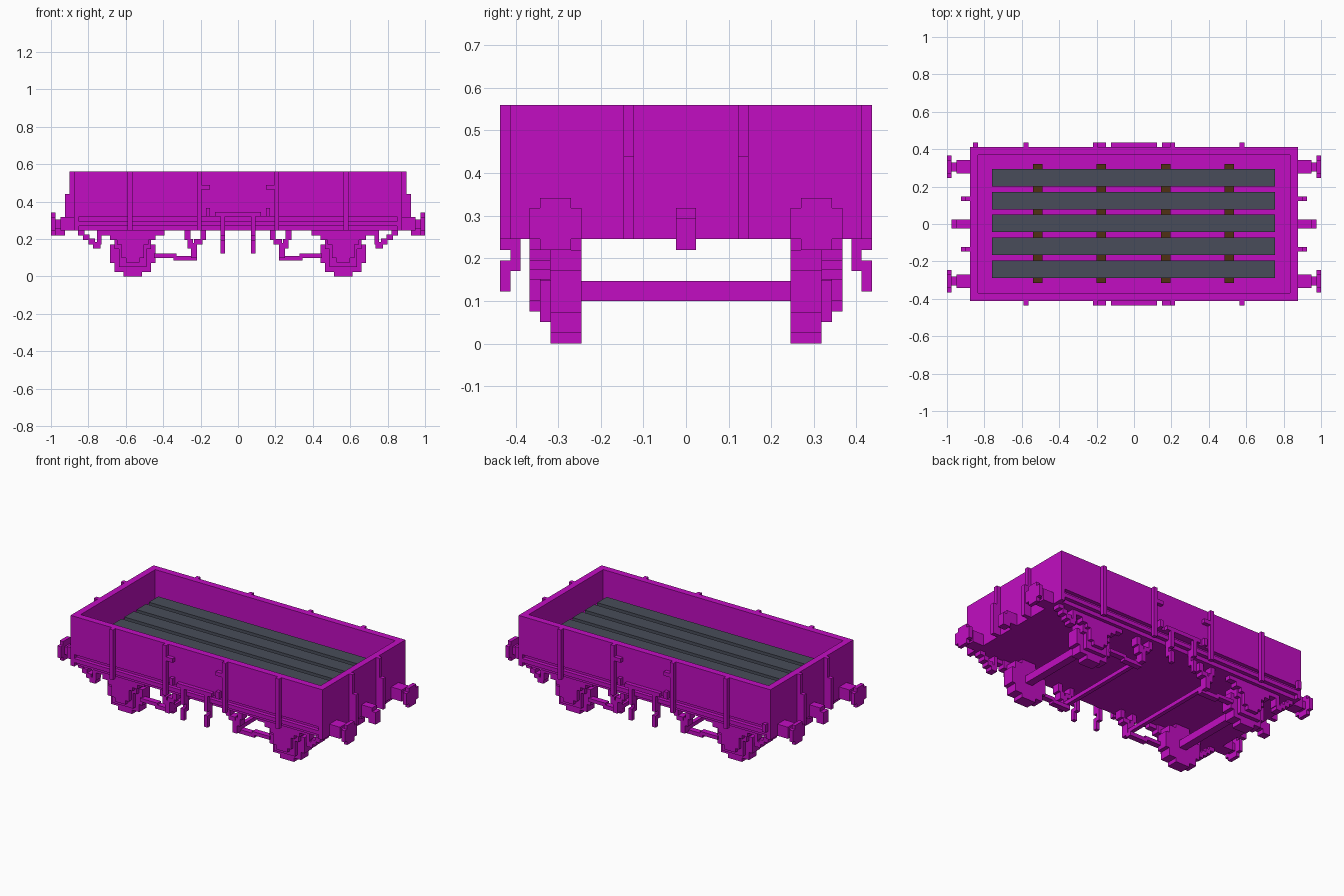
import bpy
import bmesh
from mathutils import Matrix, Vector

cube = bpy.data.objects.get("Cube")
if cube:
    bpy.data.objects.remove(cube, do_unlink=True)


def material(name, color):
    m = bpy.data.materials.new(name)
    m.use_nodes = True
    m.diffuse_color = (*color, 1)
    for n in m.node_tree.nodes:
        if n.type == 'BSDF_PRINCIPLED':
            n.inputs["Base Color"].default_value = (*color, 1)
    return m


MAGENTA = material("magenta paint", (0.54, 0.004, 0.54))
GREY = material("slate grey", (0.065, 0.073, 0.1))
BROWN = material("dark brown", (0.08, 0.03, 0.007))


def blocks(name, boxes, mat=MAGENTA, mirror_x=False, mirror_y=False):
    """One object from axis-aligned boxes given as x, y and z ranges."""
    signs = [(sx, sy) for sx in ((1, -1) if mirror_x else (1,))
             for sy in ((1, -1) if mirror_y else (1,))]
    bm = bmesh.new()
    for xr, yr, zr in boxes:
        for sx, sy in signs:
            mid = Vector((sx * sum(xr) / 2, sy * sum(yr) / 2, sum(zr) / 2))
            size = Vector((xr[1] - xr[0], yr[1] - yr[0], zr[1] - zr[0]))
            bmesh.ops.create_cube(bm, size=1, matrix=Matrix.Translation(mid) @ Matrix.Diagonal(size).to_4x4())
    me = bpy.data.meshes.new(name)
    bm.to_mesh(me)
    bm.free()
    me.materials.append(mat)
    ob = bpy.data.objects.new(name, me)
    bpy.context.collection.objects.link(ob)
    return ob


V = 0.0245               # size of one building block
BX, BY, TOP = 0.876, 0.412, 0.56
BOTTOM, SILL = 0.245, 0.32
OUT = (BY, BY + V)       # thin layer on the long sides

# Open box body
blocks("floor", [((-0.85, 0.85), (-0.388, 0.388), (BOTTOM, 0.37))])
blocks("side_walls", [((-BX, BX), (0.37, BY), (SILL, TOP))], mirror_y=True)
blocks("end_walls", [((0.835, BX), (-0.37, 0.37), (SILL, TOP)),
                     ((0.85, BX), (-BY, BY), (BOTTOM, SILL))], mirror_x=True)
blocks("sill_rails", [((-0.85, 0.85), (0.388, BY), (0.27, 0.295))], mirror_y=True)

# Load of planks on bearers
blocks("bearers", [((x - 0.025, x + 0.025), (-0.315, 0.32), (0.37, 0.392))
                   for x in (-0.515, -0.175, 0.17, 0.51)], BROWN)
blocks("planks", [((-0.76, 0.755), (y - 0.047, y + 0.047), (0.392, 0.44))
                  for y in (-0.243, -0.12, 0.003, 0.124, 0.247)], GREY)

# Posts and door fittings
blocks("side_posts", [((x, x + V), OUT, (BOTTOM, TOP)) for x in (0.195, 0.565)],
       mirror_x=True, mirror_y=True)
blocks("end_posts", [((BX, BX + V), (0.122, 0.147), (BOTTOM, TOP)),
                     ((BX + V, BX + 2 * V), (0.122, 0.147), (BOTTOM, 0.44))],
       mirror_x=True, mirror_y=True)
blocks("door_latches", [((0.15, 0.195), OUT, (0.465, 0.49)),
                        ((0.15, 0.172), OUT, (SILL, 0.365))], mirror_x=True, mirror_y=True)
blocks("door_bar", [((-0.122, 0.122), OUT, (SILL, 0.345))], mirror_y=True)
blocks("corner_bracket", [((-0.86, -0.835), OUT, (0.295, 0.345))])
blocks("door_levers", [((0.07, 0.094), OUT, (0.22, SILL)),
                       ((0.07, 0.094), (0.388, BY), (0.17, 0.27)),
                       ((0.07, 0.094), OUT, (0.122, 0.195))], mirror_x=True, mirror_y=True)

# Buffers and coupling hooks
blocks("buffers", [((0.976, 1), (0.245, 0.367), (0.245, 0.318)),
                   ((0.976, 1), (0.27, 0.343), (0.22, 0.342)),
                   ((0.925, 0.976), (0.282, 0.33), (0.257, 0.305)),
                   ((BX, 0.95), (0.27, 0.343), (0.245, 0.318))],
       mirror_x=True, mirror_y=True)
blocks("coupling_hooks", [((BX, 0.95), (-0.024, 0.024), (0.245, 0.318)),
                          ((0.925, 0.975), (-0.024, 0.024), (0.22, 0.295))], mirror_x=True)

# Wheels, axles, axle boxes and springs
AX = 0.563


def centred(rows, y):
    return [((AX - w, AX + w), y, (z0, z1)) for w, z0, z1 in rows]


blocks("wheels", centred([(0.049, 0, 0.245), (0.098, 0.025, 0.22), (0.122, 0.073, 0.172)],
                         (0.245, 0.318)), mirror_x=True, mirror_y=True)
blocks("axles", centred([(0.024, 0.1, 0.147)], (-0.25, 0.25)), mirror_x=True)
blocks("axle_guards", centred([(0.073, 0.05, 0.147), (0.098, 0.147, 0.195), (0.122, 0.195, 0.25)],
                              (0.318, 0.343)), mirror_x=True, mirror_y=True)
blocks("axle_boxes", centred([(0.037, 0.075, 0.147), (0.061, 0.1, 0.172)],
                             (0.343, 0.367)), mirror_x=True, mirror_y=True)
blocks("springs", centred([(0.085, 0.172, 0.195), (0.122, 0.195, 0.22), (0.171, 0.22, 0.245)],
                          (0.33, 0.367)), mirror_x=True, mirror_y=True)

# Stepped hangers under the frame
HANG = (0.318, 0.367)
blocks("outer_hangers", [((0.73, 0.755), HANG, (0.172, BOTTOM)),
                         ((0.735, 0.775), HANG, (0.15, 0.185))] +
       [((x, x + 0.035), HANG, (z, z + 0.03))
        for x, z in ((0.765, 0.172), (0.793, 0.195), (0.82, 0.22))],
       mirror_x=True, mirror_y=True)
blocks("inner_hangers", [((0.172, 0.2), HANG, (0.195, BOTTOM)),
                         ((0.19, 0.235), HANG, (0.172, 0.2)),
                         ((0.22, 0.25), HANG, (0.1, 0.18)),
                         ((0.24, 0.27), HANG, (0.15, 0.2)),
                         ((0.255, 0.285), HANG, (0.195, BOTTOM))],
       mirror_x=True, mirror_y=True)

# Brake rods and cross shafts
ROD = (0.294, 0.33)
blocks("brake_rods", [((0.22, 0.345), ROD, (0.085, 0.11)),
                      ((0.33, 0.45), ROD, (0.1, 0.122))], mirror_x=True, mirror_y=True)
blocks("cross_shafts", [((0.222, 0.247), (-0.32, 0.32), (0.11, 0.135))], mirror_x=True)
